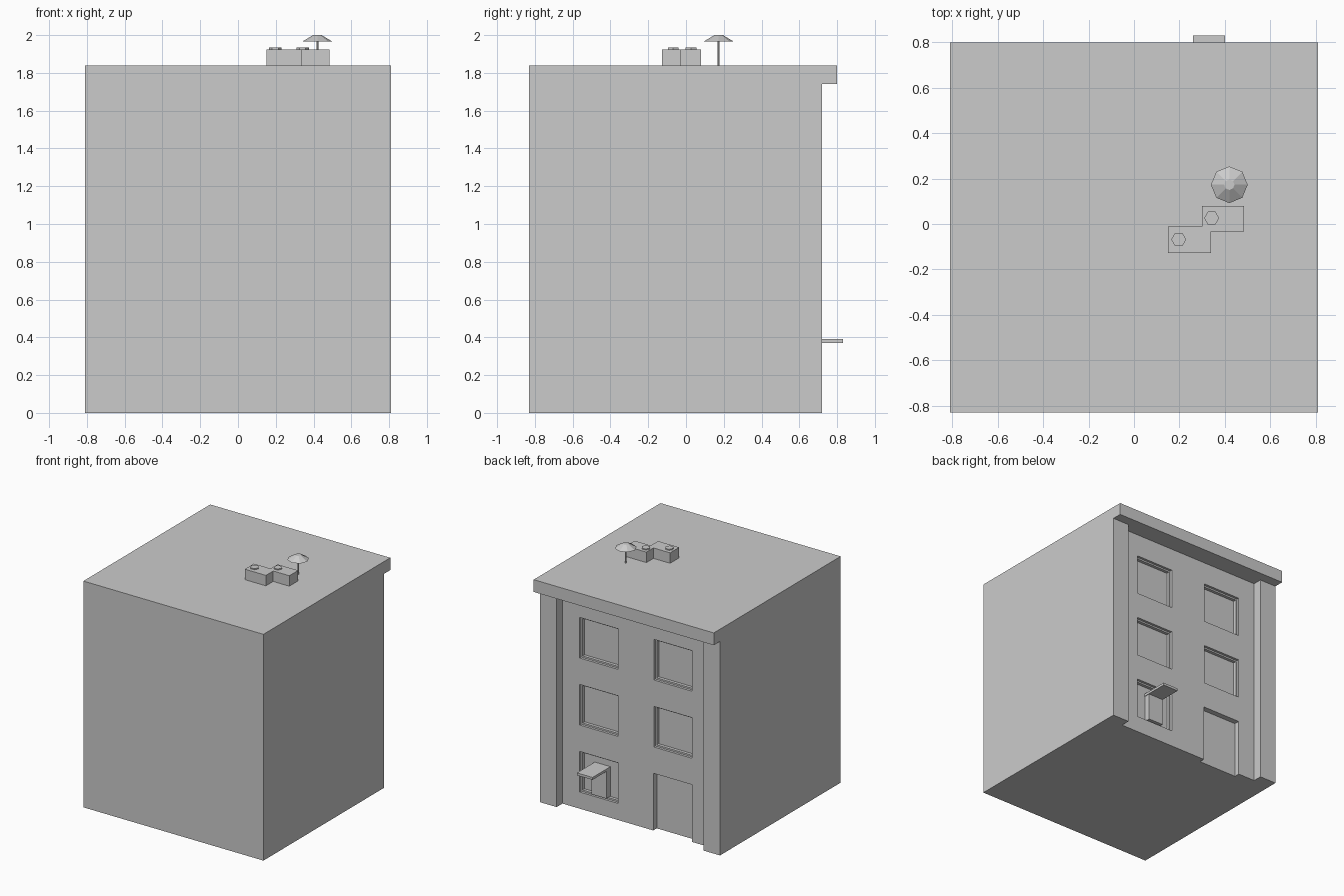
import bpy, bmesh, math

if "Cube" in bpy.data.objects:
    bpy.data.objects.remove(bpy.data.objects["Cube"])

grey = bpy.data.materials.new("plain_grey")
grey.diffuse_color = (0.6, 0.6, 0.6, 1)
grey.use_nodes = True
grey.node_tree.nodes["Principled BSDF"].inputs["Base Color"].default_value = grey.diffuse_color


def finish(name, bm):
    bmesh.ops.recalc_face_normals(bm, faces=bm.faces)
    me = bpy.data.meshes.new(name)
    bm.to_mesh(me)
    bm.free()
    me.materials.append(grey)
    ob = bpy.data.objects.new(name, me)
    bpy.context.collection.objects.link(ob)
    return ob


def add_box(bm, x0, x1, y0, y1, z0, z1):
    vs = bmesh.ops.create_cube(bm, size=1)["verts"]
    for v in vs:
        v.co.x = x1 if v.co.x > 0 else x0
        v.co.y = y1 if v.co.y > 0 else y0
        v.co.z = z1 if v.co.z > 0 else z0


def boxes(name, *dims):
    bm = bmesh.new()
    for d in dims:
        add_box(bm, *d)
    return finish(name, bm)


def tapered(name, x, y, z0, z1, r0, r1, sides):
    # prism or frustum with its first corner on +x
    bm = bmesh.new()
    rings = []
    for r, z in ((r0, z0), (r1, z1)):
        rings.append([bm.verts.new((x + r * math.cos(2 * math.pi * i / sides),
                                    y + r * math.sin(2 * math.pi * i / sides), z))
                      for i in range(sides)])
    for ring in rings:
        bm.faces.new(ring)
    for i in range(sides):
        j = (i + 1) % sides
        bm.faces.new((rings[0][i], rings[0][j], rings[1][j], rings[1][i]))
    return finish(name, bm)


def cut(target, cutter):
    cutter.hide_render = True
    cutter.display_type = 'WIRE'
    mod = target.modifiers.new(cutter.name, 'BOOLEAN')
    mod.operation = 'DIFFERENCE'
    mod.solver = 'EXACT'
    mod.object = cutter


# Building block with overhanging cornice: side profile extruded along x
W, BACK, WALL = 0.81, 0.72, 0.645
profile = [(-0.83, 0), (BACK, 0), (BACK, 1.74), (0.80, 1.74), (0.80, 1.84), (-0.83, 1.84)]
bm = bmesh.new()
face = bm.faces.new([bm.verts.new((-W, y, z)) for y, z in profile])
ext = bmesh.ops.extrude_face_region(bm, geom=[face])
for v in ext["geom"]:
    if isinstance(v, bmesh.types.BMVert):
        v.co.x = W
building = finish("building", bm)

# Recessed wall between the two corner pilasters
cut(building, boxes("wall_recess_cutter", (-0.66, 0.66, WALL, 0.95, -0.2, 1.74)))

# Windows: shallow outer step, then deeper pane; the doorway replaces one window
outer, inner = [], []
for row in range(3):
    z0 = 0.135 + 0.545 * row
    for x0 in (-0.506, 0.162):
        if row == 0 and x0 < 0:
            continue
        x1, z1 = x0 + 0.344, z0 + 0.33
        outer.append((x0, x1, WALL - 0.02, 0.69, z0, z1))
        f = 0.013
        inner.append((x0 + f, x1 - f, WALL - 0.045, 0.68, z0 + f, z1 - f))
inner.append((-0.506, -0.157, WALL - 0.045, 0.68, -0.2, 0.465))
cut(building, boxes("window_frame_cutter", *outer))
cut(building, boxes("window_pane_cutter", *inner))

# Small canopy over a hatch panel in the lower window
boxes("canopy", (0.26, 0.40, 0.60, 0.83, 0.37, 0.39))
boxes("hatch_panel", (0.26, 0.395, 0.60, 0.652, 0.15, 0.37))

# Roof units with hexagonal vents
boxes("roof_unit_left", (0.15, 0.34, -0.127, -0.01, 1.84, 1.925))
boxes("roof_unit_right", (0.30, 0.485, -0.033, 0.08, 1.84, 1.925))
tapered("vent_left", 0.197, -0.068, 1.925, 1.934, 0.033, 0.033, 6)
tapered("vent_right", 0.342, 0.026, 1.925, 1.934, 0.033, 0.033, 6)

# Roof parasol
tapered("parasol_pole", 0.42, 0.173, 1.84, 1.97, 0.005, 0.005, 8)
tapered("parasol_top", 0.42, 0.173, 1.965, 2.0, 0.081, 0.023, 8)
